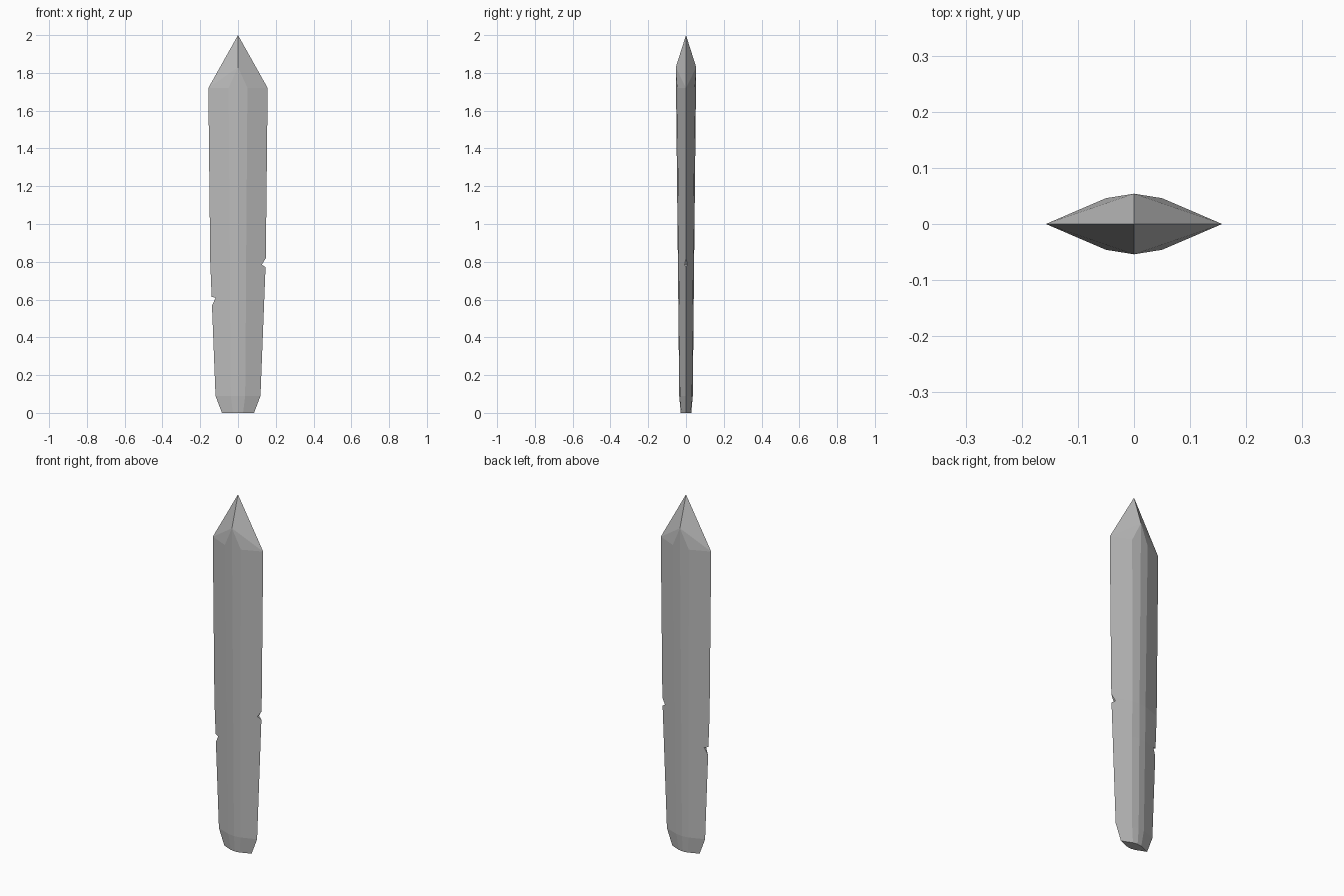
import bpy
import bmesh

cube = bpy.data.objects.get("Cube")
if cube:
    bpy.data.objects.remove(cube)

steel = bpy.data.materials.new("dull_steel_grey")
grey = (0.5, 0.5, 0.5, 1)
steel.diffuse_color = grey
steel.use_nodes = True
steel.node_tree.nodes["Principled BSDF"].inputs["Base Color"].default_value = grey


def make_object(name, bm):
    bmesh.ops.recalc_face_normals(bm, faces=bm.faces)
    mesh = bpy.data.meshes.new(name)
    bm.to_mesh(mesh)
    bm.free()
    mesh.materials.append(steel)
    obj = bpy.data.objects.new(name, mesh)
    bpy.context.collection.objects.link(obj)
    return obj


# Blade sections: height, half width, facet x, facet y, ridge y, ridge height
sections = [
    (0.00, 0.085, 0.027, 0.024, 0.028, 0.00),
    (0.09, 0.119, 0.038, 0.031, 0.036, 0.09),
    (0.60, 0.139, 0.042, 0.036, 0.041, 0.60),
    (0.80, 0.147, 0.043, 0.038, 0.043, 0.80),
    (1.72, 0.157, 0.050, 0.046, 0.054, 1.83),
]
bm = bmesh.new()
rings = []
for z, w, fx, fy, ry, rz in sections:
    points = [(w, 0, z), (fx, fy, z), (0, ry, rz), (-fx, fy, z),
              (-w, 0, z), (-fx, -fy, z), (0, -ry, rz), (fx, -fy, z)]
    rings.append([bm.verts.new(p) for p in points])
for low, high in zip(rings, rings[1:]):
    for i in range(8):
        j = (i + 1) % 8
        bm.faces.new((low[i], low[j], high[j], high[i]))
bm.faces.new(rings[0])

# Pointed tip: shoulder triangles, then four large facets
top = rings[-1]
tip = bm.verts.new((0, 0, 2))
for side in (0, 4):
    for step in (1, -1):
        edge, facet, ridge = (top[(side + step * k) % 8] for k in range(3))
        bm.faces.new((edge, facet, ridge))
        bm.faces.new((edge, ridge, tip))
blade = make_object("blade", bm)


# Small nicks in the cutting edges
def nick(name, outline):
    bm = bmesh.new()
    front, back = ([bm.verts.new((x, y, z)) for x, z in outline] for y in (-0.1, 0.1))
    bm.faces.new(front)
    bm.faces.new(back)
    for i in range(len(outline)):
        j = (i + 1) % len(outline)
        bm.faces.new((front[i], front[j], back[j], back[i]))
    cutter = make_object(name, bm)
    cutter.hide_render = True
    mod = blade.modifiers.new(name, "BOOLEAN")
    mod.operation = "DIFFERENCE"
    mod.solver = "EXACT"
    mod.object = cutter
    return cutter


cutters = [
    nick("left_nick", [(0.148, 0.82), (0.126, 0.785), (0.147, 0.77), (0.2, 0.79)]),
    nick("right_nick", [(-0.137, 0.57), (-0.118, 0.61), (-0.145, 0.615), (-0.2, 0.60)]),
]
bpy.context.view_layer.update()
graph = bpy.context.evaluated_depsgraph_get()
cut_mesh = bpy.data.meshes.new_from_object(blade.evaluated_get(graph))
blade.modifiers.clear()
blade.data = cut_mesh
for cutter in cutters:
    bpy.data.objects.remove(cutter)
